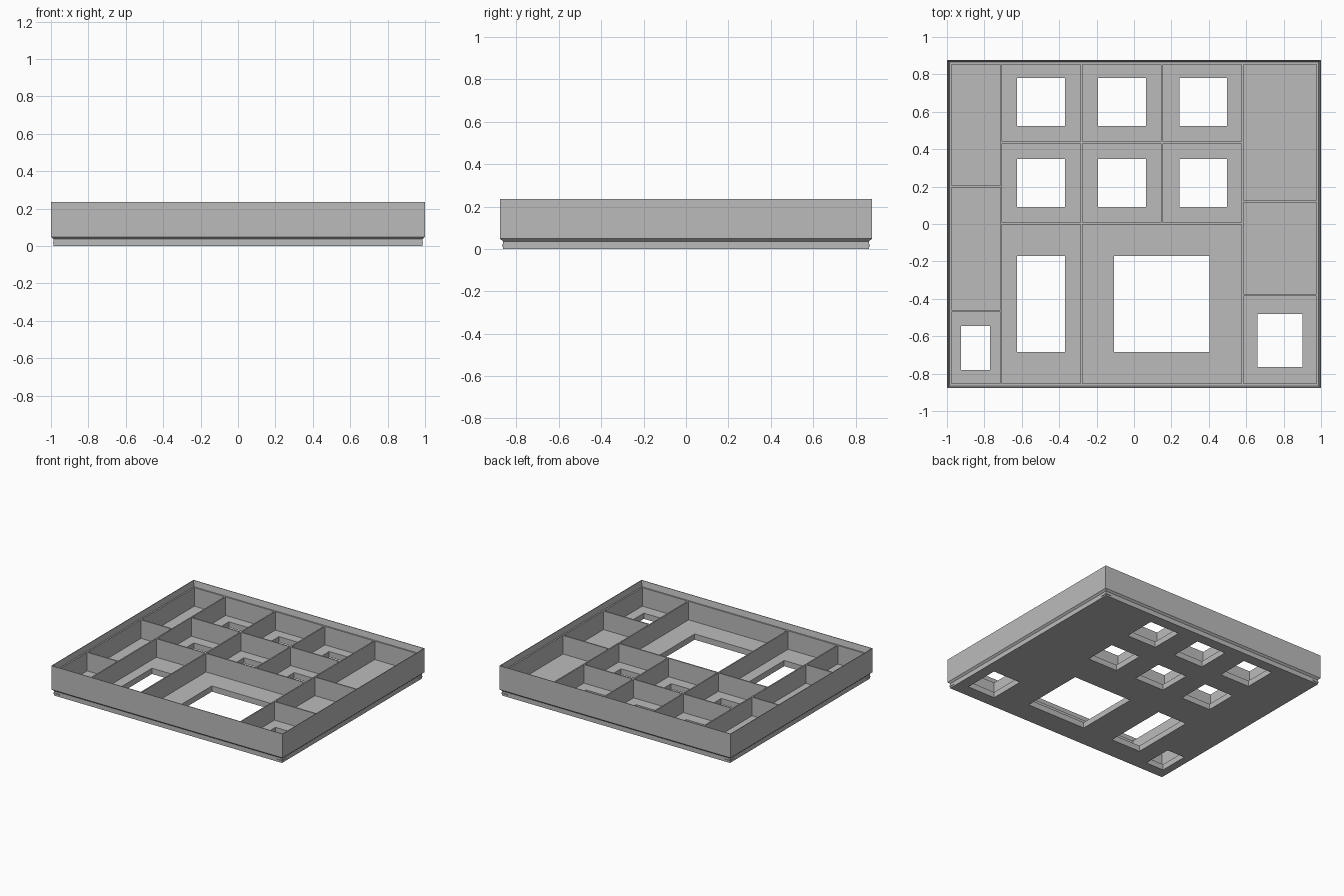
import bpy
import bmesh

cube = bpy.data.objects.get("Cube")
if cube:
    bpy.data.objects.remove(cube, do_unlink=True)

grey = bpy.data.materials.new("plain_grey")
grey.use_nodes = True
grey.diffuse_color = (0.5, 0.5, 0.5, 1)
grey.node_tree.nodes["Principled BSDF"].inputs["Base Color"].default_value = (0.5, 0.5, 0.5, 1)

HX, HY = 1.0, 0.878            # half size of the tray
FLOOR, LEDGE, TOP = 0.045, 0.19, 0.235
WALL, THICK = 0.024, 0.01


def make_object(name, bm):
    bmesh.ops.recalc_face_normals(bm, faces=bm.faces[:])
    mesh = bpy.data.meshes.new(name)
    bm.to_mesh(mesh)
    bm.free()
    mesh.materials.append(grey)
    obj = bpy.data.objects.new(name, mesh)
    bpy.context.collection.objects.link(obj)
    return obj


def add_box(bm, x0, x1, y0, y1, z0, z1):
    verts = bmesh.ops.create_cube(bm, size=1)["verts"]
    for v in verts:
        v.co.x = x1 if v.co.x > 0 else x0
        v.co.y = y1 if v.co.y > 0 else y0
        v.co.z = z1 if v.co.z > 0 else z0


# Tray shell: rectangular rings lofted up the outside and down the inside
profile = [(0.014, 0), (0.014, 0.036), (0.0, 0.049), (0.0, TOP),
           (0.005, TOP), (0.013, LEDGE), (WALL, LEDGE), (WALL, FLOOR)]
bm = bmesh.new()
rings = []
for inset, z in profile:
    x, y = HX - inset, HY - inset
    rings.append([bm.verts.new(p) for p in
                  ((-x, -y, z), (x, -y, z), (x, y, z), (-x, y, z))])
for a, b in zip(rings, rings[1:]):
    for i in range(4):
        j = (i + 1) % 4
        bm.faces.new((a[i], a[j], b[j], b[i]))
bm.faces.new(rings[0])
bm.faces.new(rings[-1])
tray = make_object("tray_shell", bm)

# Openings through the floor
holes = [(-0.925, -0.77, -0.78, -0.545), (0.66, 0.9, -0.765, -0.48),
         (-0.625, -0.37, -0.685, -0.17), (-0.107, 0.405, -0.685, -0.17)]
for cx in (-0.497, -0.064, 0.37):
    for cy in (0.652, 0.22):
        holes.append((cx - 0.128, cx + 0.128, cy - 0.128, cy + 0.128))
bm = bmesh.new()
for h in holes:
    add_box(bm, *h, -0.05, 0.1)
cutter = make_object("floor_cutter", bm)
cutter.hide_render = True
mod = tray.modifiers.new("floor_openings", 'BOOLEAN')
mod.operation = 'DIFFERENCE'
mod.solver = 'EXACT'
mod.object = cutter
bpy.context.view_layer.objects.active = tray
bpy.ops.object.modifier_apply(modifier=mod.name)
bpy.data.objects.remove(cutter, do_unlink=True)

# Dividers: lengthwise ones, then crosswise ones between them
IX, IY = HX - WALL, HY - WALL
X = (-0.71, -0.28, 0.15, 0.58)
bm = bmesh.new()
for x in X:
    start = 0.0 if x == X[2] else -IY
    add_box(bm, x - THICK / 2, x + THICK / 2, start, IY, FLOOR, LEDGE)
make_object("long_dividers", bm)

bm = bmesh.new()
for x0, x1, rows in ((-IX, X[0], (0.2, -0.465)),
                     (X[0], X[3], (0.435, 0.003)),
                     (X[3], IX, (0.12, -0.38))):
    for y in rows:
        add_box(bm, x0, x1, y - THICK / 2, y + THICK / 2, FLOOR, LEDGE)
make_object("cross_dividers", bm)

# Small snap ridges wrapping the corners of the base
bm = bmesh.new()
bx, by, out = HX - 0.014, HY - 0.014, 0.004
for sx in (-1, 1):
    for sy in (-1, 1):
        xs = sorted((sx * (bx - 0.045), sx * (bx + out)))
        ys = sorted((sy * (by - 0.001), sy * (by + out)))
        add_box(bm, *xs, *ys, 0.012, 0.02)
        xs = sorted((sx * (bx - 0.001), sx * (bx + out)))
        ys = sorted((sy * (by - 0.045), sy * (by - 0.001)))
        add_box(bm, *xs, *ys, 0.012, 0.02)
make_object("corner_snap_ridges", bm)
